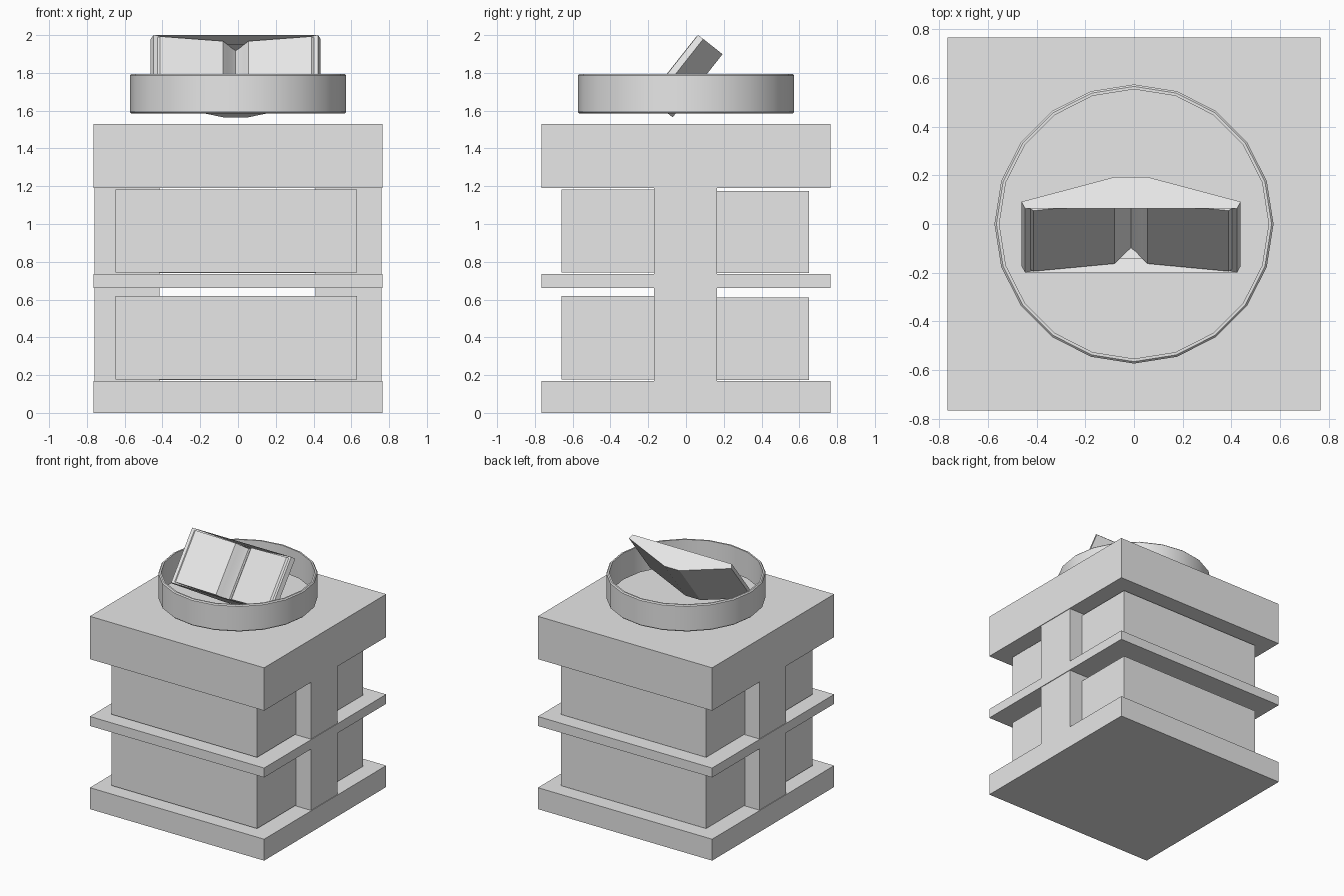
import bpy, bmesh, math
from mathutils import Vector

cube = bpy.data.objects.get("Cube")
if cube:
    bpy.data.objects.remove(cube, do_unlink=True)

# Single plain grey material
GREY = (0.8, 0.8, 0.8, 1.0)
grey = bpy.data.materials.new("plain_grey")
grey.use_nodes = True
grey.diffuse_color = GREY
for node in grey.node_tree.nodes:
    if node.type == "BSDF_PRINCIPLED":
        node.inputs["Base Color"].default_value = GREY


def add_object(name, bm, smooth=False):
    bmesh.ops.recalc_face_normals(bm, faces=bm.faces)
    mesh = bpy.data.meshes.new(name)
    bm.to_mesh(mesh)
    bm.free()
    mesh.materials.append(grey)
    obj = bpy.data.objects.new(name, mesh)
    bpy.context.collection.objects.link(obj)
    if smooth:
        bpy.ops.object.select_all(action="DESELECT")
        obj.select_set(True)
        bpy.context.view_layer.objects.active = obj
        bpy.ops.object.shade_smooth_by_angle(angle=math.radians(32))
    return obj


def box(name, xs, ys, zs):
    bm = bmesh.new()
    bmesh.ops.create_cube(bm, size=1)
    for v in bm.verts:
        v.co = [lo + (c + 0.5) * (hi - lo)
                for c, (lo, hi) in zip(v.co, (xs, ys, zs))]
    return add_object(name, bm)


# Square slabs
HALF = (-0.765, 0.765)
for name, zs in (("base_slab", (0, 0.17)),
                 ("middle_slab", (0.66, 0.735)),
                 ("top_slab", (1.19, 1.53))):
    box(name, HALF, HALF, zs)

# Side pillars and the front and back blocks on each storey
for level, z0, z1, front_top in (("lower", 0.17, 0.66, 0.62),
                                 ("upper", 0.735, 1.19, 1.183)):
    box(level + "_right_pillar", (-0.76, -0.415), (-0.17, 0.165), (z0, z1))
    box(level + "_left_pillar", (0.41, 0.76), (-0.17, 0.165), (z0, z1))
    box(level + "_front_block", (-0.648, 0.63), (-0.66, -0.17),
        (z0 + 0.008, front_top))
    box(level + "_back_block", (-0.632, 0.642), (0.165, 0.65),
        (z0 + 0.005, front_top - 0.008))

# Thin open ring with chamfered rims, floating above the top slab
OUTER, INNER, LOW, HIGH, CUT = 0.573, 0.553, 1.585, 1.795, 0.008
section = [(OUTER - CUT, LOW), (OUTER, LOW + CUT), (OUTER, HIGH - CUT),
           (OUTER - CUT, HIGH), (INNER, HIGH), (INNER, LOW)]
SIDES = 20
bm = bmesh.new()
loops = []
for i in range(SIDES):
    a = 2 * math.pi * i / SIDES
    loops.append([bm.verts.new((r * math.cos(a), r * math.sin(a), z))
                  for r, z in section])
for i in range(SIDES):
    here, there = loops[i], loops[(i + 1) % SIDES]
    for j in range(len(section)):
        k = (j + 1) % len(section)
        bm.faces.new((here[j], there[j], there[k], here[k]))
add_object("ring", bm, smooth=True)

# Open book: a half profile of (across, depth) is mirrored, then swept up the tilt
TILT = math.radians(51.7)
UP = Vector((0, math.cos(TILT), math.sin(TILT)))
BACK = Vector((0, math.sin(TILT), -math.cos(TILT)))
ORIGIN = Vector((-0.012, -0.2, 1.667))


def book_part(name, front, back, start, end, smooth):
    """front runs centre to edge, back runs edge to centre."""
    half = front + back
    profile = half + [(-x, t) for x, t in reversed(half) if x > 0]
    bm = bmesh.new()
    ends = [[bm.verts.new(ORIGIN + Vector((x, 0, 0)) + BACK * t + UP * h)
             for x, t in profile] for h in (start, end)]
    bm.faces.new(ends[0])
    bm.faces.new(ends[1])
    for i in range(len(profile)):
        j = (i + 1) % len(profile)
        bm.faces.new((ends[0][i], ends[0][j], ends[1][j], ends[1][i]))
    bmesh.ops.triangulate(bm, faces=[f for f in bm.faces if len(f.verts) > 4])
    return add_object(name, bm, smooth)


book_part("book_cover", [(0.06, 0.13), (0.435, 0.0)],
          [(0.45, 0.035), (0.066, 0.165)], 0, 0.426, False)
book_part("book_pages", [(0, 0.12), (0.02, 0.1), (0.045, 0.066), (0.068, 0.038),
                         (0.4, -0.002)],
          [(0.415, 0.008), (0.06, 0.13)], 0.012, 0.414, True)
